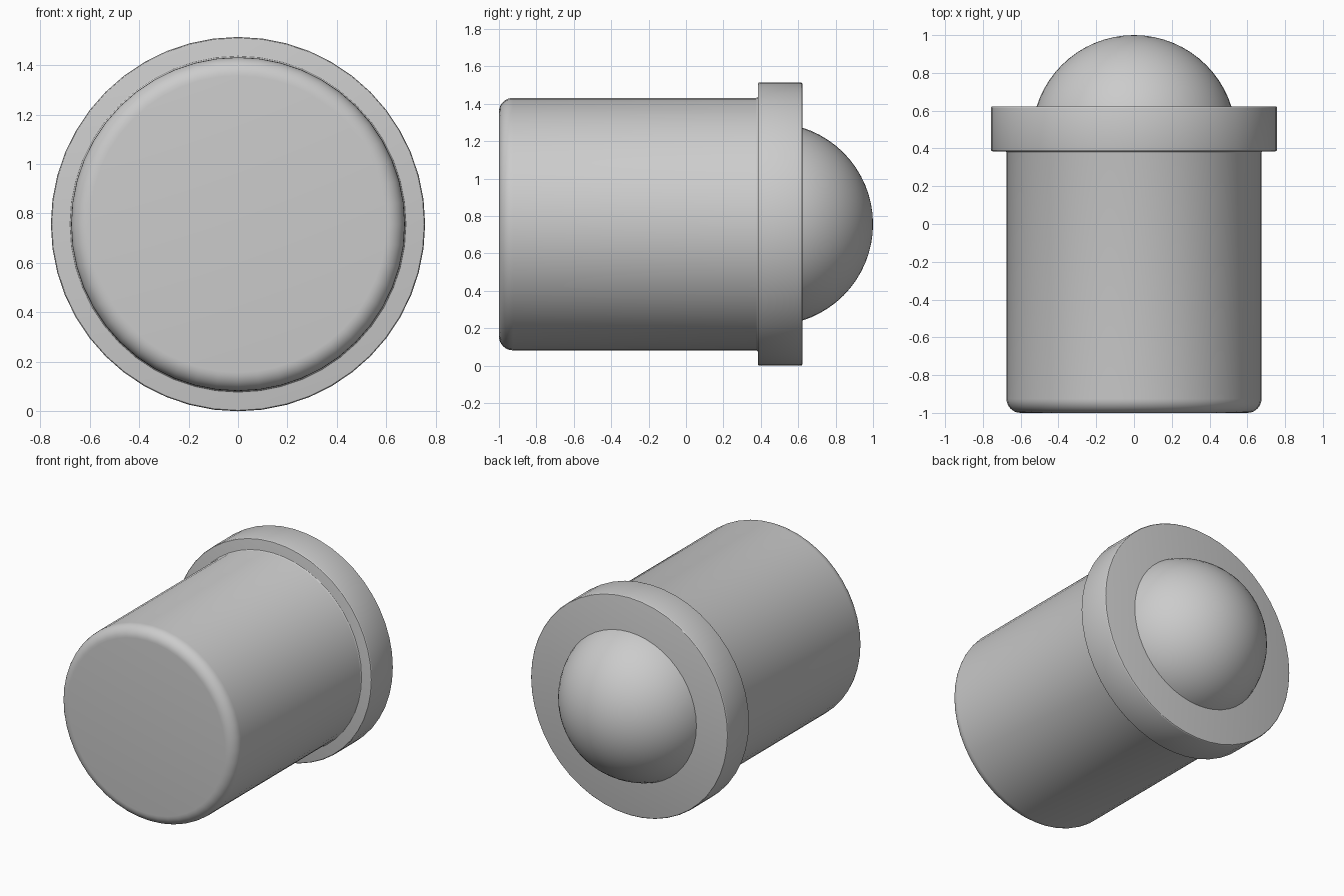
import bpy
import bmesh
from math import sin, cos, pi, radians
from mathutils import Vector

cube = bpy.data.objects.get("Cube")
if cube:
    bpy.data.objects.remove(cube, do_unlink=True)

SEGMENTS = 48
AXIS_HEIGHT = 0.757

steel = bpy.data.materials.new("plain grey steel")
steel.use_nodes = True
grey = (0.6, 0.6, 0.6, 1)
steel.diffuse_color = grey
steel.node_tree.nodes["Principled BSDF"].inputs["Base Color"].default_value = grey


def arc(r, y, size, start, end, steps=6):
    """Profile points (radius, y) around a centre; angles in degrees from +radius."""
    angles = [radians(start + (end - start) * i / steps) for i in range(steps + 1)]
    return [(r + size * cos(a), y + size * sin(a)) for a in angles]


def lathe(name, profile):
    """Turn a (radius, y) profile around the horizontal axis."""
    bm = bmesh.new()
    verts = [bm.verts.new((r, y, 0)) for r, y in profile]
    edges = [bm.edges.new(pair) for pair in zip(verts, verts[1:])]
    bmesh.ops.spin(bm, geom=verts + edges, cent=(0, 0, 0), axis=(0, 1, 0),
                   angle=2 * pi, steps=SEGMENTS, use_duplicate=False)
    bmesh.ops.remove_doubles(bm, verts=bm.verts, dist=0.0001)
    bmesh.ops.recalc_face_normals(bm, faces=bm.faces)
    mesh = bpy.data.meshes.new(name)
    bm.to_mesh(mesh)
    bm.free()
    mesh.materials.append(steel)
    obj = bpy.data.objects.new(name, mesh)
    obj.location = Vector((0, 0, AXIS_HEIGHT))
    bpy.context.collection.objects.link(obj)
    bpy.ops.object.select_all(action="DESELECT")
    obj.select_set(True)
    bpy.context.view_layer.objects.active = obj
    bpy.ops.object.shade_smooth_by_angle(angle=radians(30))
    return obj


# Cylindrical sleeve with rounded front rim, small root fillet and stepped collar
body_r, collar_r, front, step, back = 0.675, 0.757, -1.0, 0.385, 0.622
rim, root, edge = 0.075, 0.01, 0.008
lathe("sleeve_with_collar",
      [(0, front)]
      + arc(body_r - rim, front + rim, rim, -90, 0, 8)
      + arc(body_r + root, step - root, root, 180, 90, 3)
      + arc(collar_r - edge, step + edge, edge, -90, 0, 3)
      + arc(collar_r - edge, back - edge, edge, 0, 90, 3)
      + [(0, back)])

# Captive ball projecting from the collar
ball_r = 0.541
lathe("ball", [(max(r, 0), y) for r, y in arc(0, 1 - ball_r, ball_r, -90, 90, 32)])
